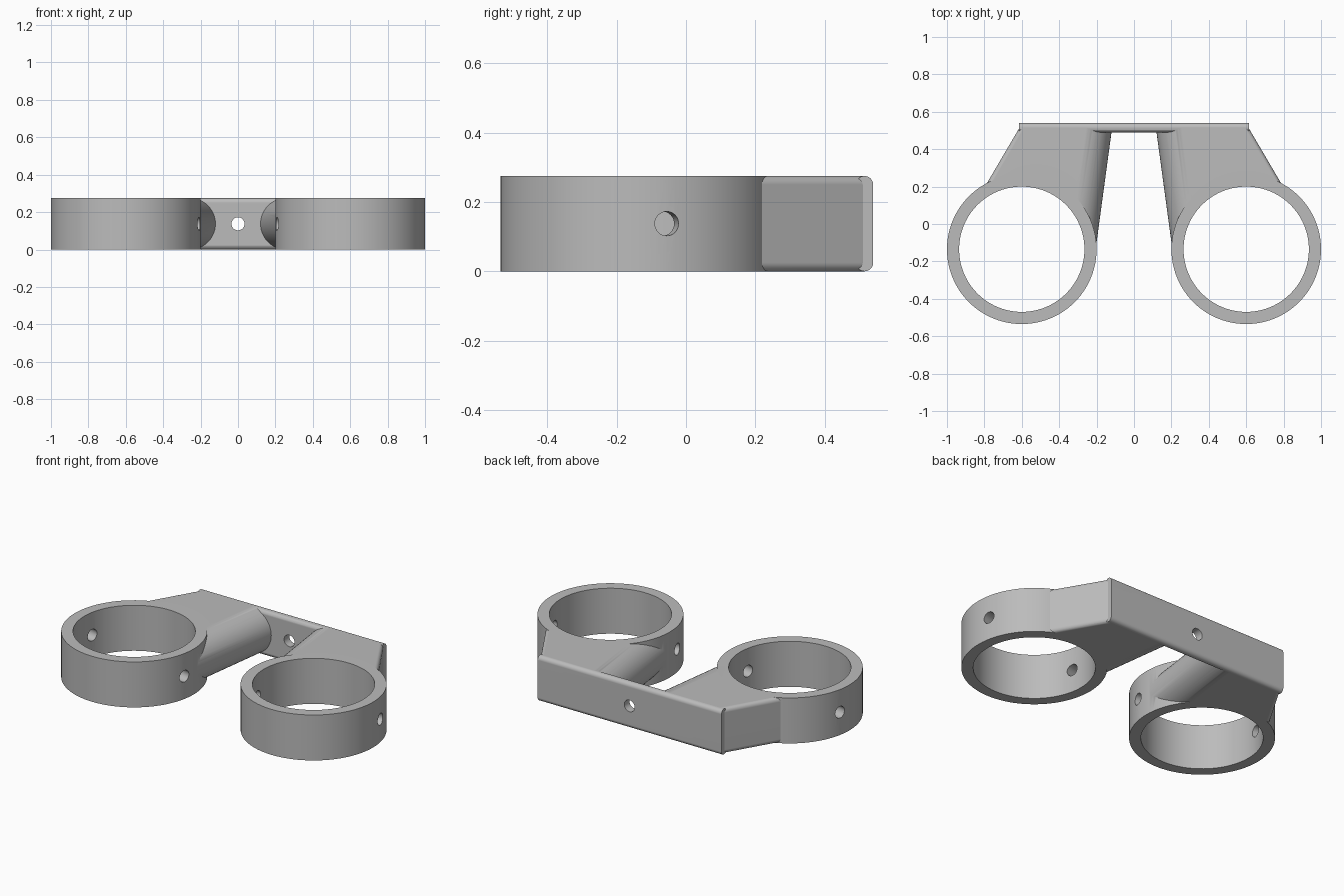
import bpy, bmesh, math
from mathutils import Matrix, Vector

cube = bpy.data.objects.get("Cube")
if cube:
    bpy.data.objects.remove(cube, do_unlink=True)

H = 0.275                     # overall height
MID = H / 2
RING_X, RING_Y = 0.6, -0.135  # ring centre
OUTER_R, BORE_R, HOLE_R = 0.4, 0.335, 0.035
BACK = 0.515                  # centre plane of the back plate
TILT = math.radians(11.5)     # set-screw hole direction

grey = bpy.data.materials.new("plain grey")
grey.use_nodes = True
grey.diffuse_color = (0.5, 0.5, 0.5, 1)
grey.node_tree.nodes["Principled BSDF"].inputs["Base Color"].default_value = (0.5, 0.5, 0.5, 1)


def make_object(name, bm):
    bmesh.ops.recalc_face_normals(bm, faces=bm.faces)
    mesh = bpy.data.meshes.new(name)
    bm.to_mesh(mesh)
    bm.free()
    mesh.materials.append(grey)
    obj = bpy.data.objects.new(name, mesh)
    bpy.context.collection.objects.link(obj)
    return obj


def cylinder(name, radius, length, centre, direction=(0, 0, 1), sides=96):
    bm = bmesh.new()
    turn = Vector(direction).to_track_quat('Z', 'Y').to_matrix().to_4x4()
    bmesh.ops.create_cone(bm, cap_ends=True, segments=sides, radius1=radius, radius2=radius,
                          depth=length, matrix=Matrix.Translation(centre) @ turn)
    return make_object(name, bm)


def loft(name, section_a, section_b):
    """Skin two matching closed sections and cap the ends."""
    bm = bmesh.new()
    a = [bm.verts.new(p) for p in section_a]
    b = [bm.verts.new(p) for p in section_b]
    for i in range(len(a)):
        j = (i + 1) % len(a)
        bm.faces.new((a[i], a[j], b[j], b[i]))
    bm.faces.new(a)
    bm.faces.new(b)
    return make_object(name, bm)


def arc(u, v, radius, start, end, steps):
    angles = [math.radians(start + (end - start) * i / steps) for i in range(steps + 1)]
    return [(u + radius * math.cos(t), v + radius * math.sin(t)) for t in angles]


def arm_section(side, inner, outer, y):
    """Full round on the inner edge, small fillets on the outer edge."""
    r = 0.025
    outline = (arc(inner + MID, MID, MID, 90, 270, 24)
               + arc(outer - r, r, r, -90, 0, 6)
               + arc(outer - r, H - r, r, 0, 90, 6))
    return [(side * x, y, z) for x, z in outline]


def plate_section(x):
    r = 0.025
    outline = arc(BACK, H - r, r, 0, 180, 12) + arc(BACK, r, r, 180, 360, 12)
    return [(x, y, z) for y, z in outline]


def combine(target, tool, operation):
    mod = target.modifiers.new(operation, 'BOOLEAN')
    mod.operation, mod.solver, mod.object = operation, 'EXACT', tool
    bpy.context.view_layer.objects.active = target
    bpy.ops.object.modifier_apply(modifier=mod.name)
    bpy.data.objects.remove(tool, do_unlink=True)


# Back plate
bracket = loft("ring_bracket", plate_section(-0.615), plate_section(0.615))

# Arms and ring blanks
for side in (-1, 1):
    arm = loft("arm", arm_section(side, 0.117, 0.612, BACK),
               arm_section(side, 0.203, 0.985, -0.12))
    ring = cylinder("ring", OUTER_R, H, (side * RING_X, RING_Y, MID))
    combine(arm, ring, 'UNION')
    combine(bracket, arm, 'UNION')

# Bores and set-screw holes
for side in (-1, 1):
    centre = (side * RING_X, RING_Y, MID)
    combine(bracket, cylinder("bore", BORE_R, 1, centre), 'DIFFERENCE')
    direction = (side * math.cos(TILT), math.sin(TILT), 0)
    combine(bracket, cylinder("screw_hole", HOLE_R, 1, centre, direction, 32), 'DIFFERENCE')

# Mounting hole in the plate
combine(bracket, cylinder("mount_hole", HOLE_R, 0.3, (0, BACK, MID), (0, 1, 0), 32), 'DIFFERENCE')

# Smooth curved walls, crisp edges
bpy.ops.object.select_all(action='DESELECT')
bracket.select_set(True)
bpy.context.view_layer.objects.active = bracket
bpy.ops.object.shade_smooth_by_angle(angle=math.radians(30))
weighted = bracket.modifiers.new("weighted normals", 'WEIGHTED_NORMAL')
weighted.keep_sharp = True
